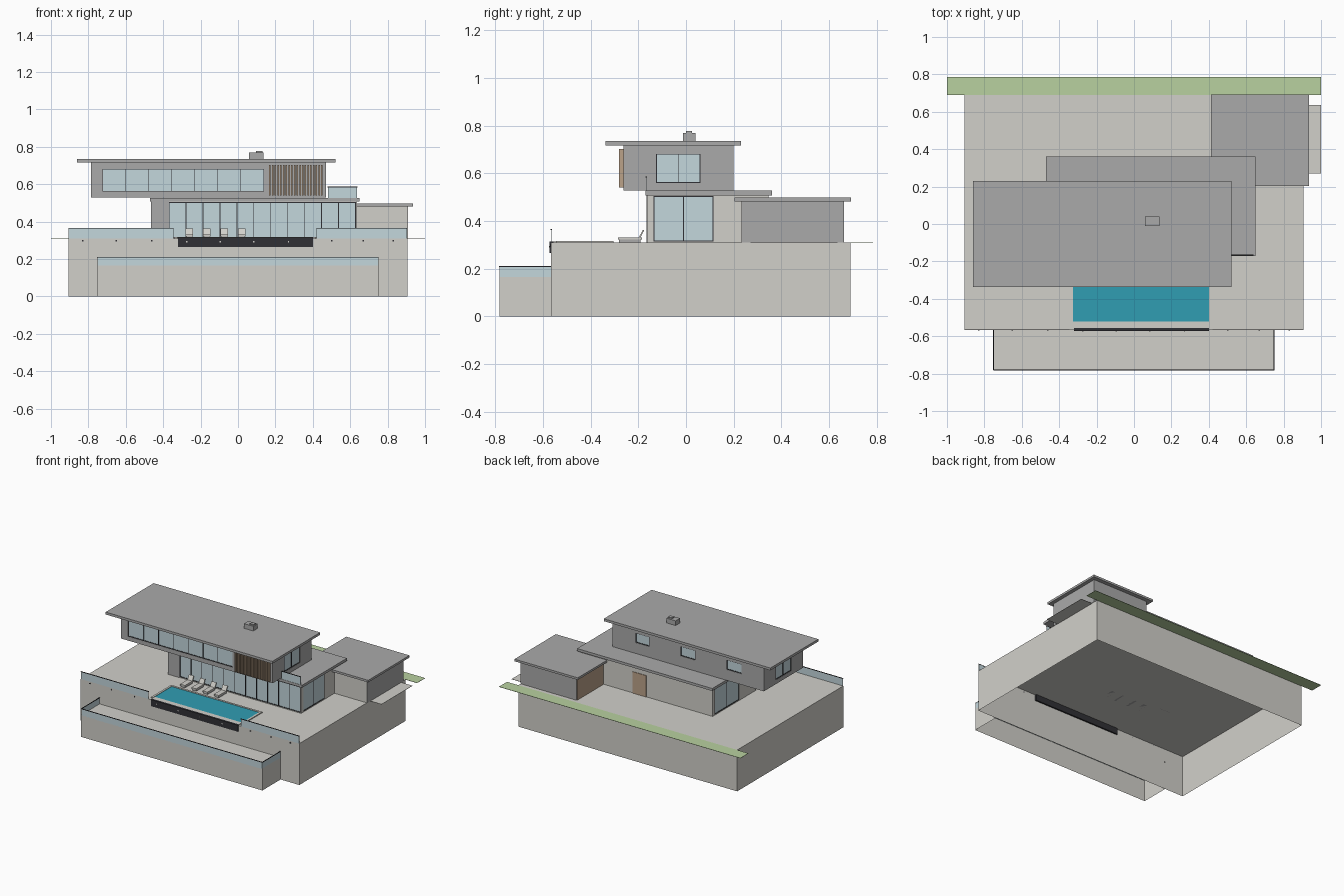
import bpy, bmesh
from mathutils import Matrix, Vector

if "Cube" in bpy.data.objects:
    bpy.data.objects.remove(bpy.data.objects["Cube"])


def mat(name, *c):
    m = bpy.data.materials.new(name)
    m.diffuse_color = c if len(c) == 4 else (*c, 1)
    m.use_nodes = True
    m.node_tree.nodes["Principled BSDF"].inputs["Base Color"].default_value = m.diffuse_color
    return m


STONE = mat("pale_stone", 0.64, 0.63, 0.59)
GREY = mat("grey_render", 0.4, 0.4, 0.4)
DARK = mat("dark_frame", 0.03, 0.03, 0.035)
GLASS = mat("glass", 0.55, 0.68, 0.72, 0.4)
WOOD = mat("timber", 0.5, 0.36, 0.25)
WATER = mat("water", 0.03, 0.34, 0.45)
GRASS = mat("grass", 0.48, 0.64, 0.35)


def boxes(name, blist, m=None, skip=()):
    """One object from boxes (x0,x1,y0,y1,z0,z1); skip drops faces by normal."""
    bm = bmesh.new()
    for x0, x1, y0, y1, z0, z1 in blist:
        bmesh.ops.create_cube(bm, size=1, matrix=Matrix.Translation(
            ((x0 + x1) / 2, (y0 + y1) / 2, (z0 + z1) / 2)) @ Matrix.Diagonal(
            (x1 - x0, y1 - y0, z1 - z0, 1)))
    bm.normal_update()
    drop = [f for f in bm.faces if any(f.normal.dot(Vector(n)) > 0.9 for n in skip)]
    bmesh.ops.delete(bm, geom=drop, context='FACES')
    me = bpy.data.meshes.new(name)
    bm.to_mesh(me)
    bm.free()
    ob = bpy.data.objects.new(name, me)
    bpy.context.collection.objects.link(ob)
    if m:
        me.materials.append(m)
    return ob


def sheet(name, x0, x1, y0, y1, z, m):
    return boxes(name, [(x0, x1, y0, y1, z - 0.002, z)], m)


def carve(ob, blist):
    cut = boxes("cutter", blist)
    cut.hide_render = True
    md = ob.modifiers.new("cut", 'BOOLEAN')
    md.object, md.operation, md.solver = cut, 'DIFFERENCE', 'EXACT'
    bpy.context.view_layer.objects.active = ob
    bpy.ops.object.modifier_apply(modifier="cut")
    bpy.data.objects.remove(cut)


def shell(name, b, openings, m, t=0.012):
    """Hollow storey with openings cut through its walls."""
    ob = boxes(name, [b], m)
    carve(ob, [(b[0] + t, b[1] - t, b[2] + t, b[3] - t, b[4] + t, b[5] - t)])
    carve(ob, openings)
    return ob


def window(name, axis, pos, a, b, z0, z1, n, f=0.004):
    """Framed glazing with n panes in the plane axis=pos; a..b along the wall."""
    def put(u0, u1, w0, w1, d):
        if axis == 'y':
            return (u0, u1, pos - d, pos + d, w0, w1)
        return (pos - d, pos + d, u0, u1, w0, w1)
    bars = [put(a, b, z0, z0 + f, f), put(a, b, z1 - f, z1, f)]
    for i in range(n + 1):
        u = a + f / 2 + (b - a - f) * i / n
        bars.append(put(u - f / 2, u + f / 2, z0 + f, z1 - f, f))
    boxes(name + "_frame", bars, DARK)
    boxes(name + "_glass", [put(a + f, b - f, z0 + f, z1 - f, 0.001)], GLASS)


# Site: hollow podium, lower terrace, driveway, planted strip
G = 0.31
boxes("podium", [(-0.907, 0.905, -0.567, 0.69, 0, G)], STONE, [(0, 0, -1)])
boxes("lower_terrace", [(-0.752, 0.75, -0.783, -0.567, 0, 0.165)], STONE,
      [(0, 0, -1), (0, 1, 0)])
sheet("driveway", 0.905, 1.0, 0.27, 0.635, G, STONE)
sheet("grass_strip", -1, 1, 0.69, 0.785, G, GRASS)


# Glass balustrades with dark handrails and clamps
def rail(name, x0, x1, y0, y1, z0, z1):
    boxes(name + "_glass", [(x0, x1, y0, y1, z0, z1 - 0.004)], GLASS)
    boxes(name + "_handrail", [(x0 - 0.001, x1 + 0.001, y0 - 0.001, y1 + 0.001,
                                z1 - 0.004, z1)], DARK)


rail("balustrade_left", -0.905, -0.345, -0.567, -0.564, G, 0.367)
rail("balustrade_right", 0.42, 0.903, -0.567, -0.564, G, 0.367)
rail("terrace_rail_front", -0.75, 0.748, -0.783, -0.780, 0.16, 0.212)
for s, x in (("left", -0.752), ("right", 0.747)):
    rail("terrace_rail_" + s, x, x + 0.003, -0.78, -0.567, 0.16, 0.212)
rail("balcony_rail", 0.48, 0.637, -0.168, -0.165, 0.525, 0.587)
boxes("rail_clamps", [(x - 0.004, x + 0.004, -0.57, -0.567, 0.293, 0.301)
                      for x in (-0.83, -0.65, -0.46, 0.5, 0.67, 0.83)], DARK)

# Pool: dark front wall with lights, coping, water
boxes("pool_front", [(-0.322, 0.4, -0.572, -0.556, 0.265, 0.314)], DARK)
boxes("pool_lights", [(x - 0.004, x + 0.004, -0.574, -0.572, 0.288, 0.296)
                      for x in (-0.275, -0.095, 0.085, 0.27)], STONE)
boxes("pool_coping", [(-0.34, -0.325, -0.545, -0.305, G, 0.317),
                      (0.4, 0.415, -0.545, -0.305, G, 0.317),
                      (-0.325, 0.4, -0.32, -0.305, G, 0.317),
                      (-0.325, 0.4, -0.556, -0.52, G, 0.314)], STONE)
sheet("pool_water", -0.325, 0.4, -0.52, -0.32, 0.314, WATER)

# Sun loungers with tilted backrests
for i in range(4):
    x = -0.26 + 0.0933 * i
    boxes(f"lounger_{i}_seat", [(x - 0.02, x + 0.02, -0.285, -0.185, 0.322, 0.331)], STONE)
    boxes(f"lounger_{i}_base", [(x - 0.016, x + 0.016, -0.28, -0.19, G, 0.322)], GREY)
    back = boxes(f"lounger_{i}_back", [(-0.02, 0.02, -0.003, 0.003, 0, 0.04)], STONE)
    back.location = (x, -0.197, 0.327)
    back.rotation_euler.x = -0.5

# Ground floor
shell("ground_floor", (-0.462, 0.637, -0.163, 0.345, G, 0.51),
      [(-0.37, 0.63, -0.2, -0.14, 0.314, 0.505),
       (0.6, 0.7, -0.137, 0.115, 0.314, 0.505),
       (-0.5, -0.44, 0.03, 0.32, 0.314, 0.505)], STONE)
boxes("front_side_panel", [(-0.464, -0.37, -0.166, -0.163, G, 0.51)], GREY)
window("ground_front", 'y', -0.158, -0.37, 0.63, 0.314, 0.505, 11)
window("ground_right", 'x', 0.632, -0.137, 0.115, 0.314, 0.505, 2)
window("ground_left", 'x', -0.457, 0.03, 0.32, 0.314, 0.505, 2)
boxes("back_door", [(0.085, 0.2, 0.343, 0.349, G, 0.47)], WOOD)
boxes("ground_roof", [(-0.47, 0.65, -0.17, 0.36, 0.508, 0.527)], GREY)

# Upper floor
backs = [(0.163, 0.279), (-0.218, -0.094), (-0.6, -0.475)]
shell("upper_floor", (-0.785, 0.47, -0.263, 0.2, 0.529, 0.72),
      [(-0.725, 0.14, -0.3, -0.24, 0.56, 0.682),
       (0.45, 0.5, -0.125, 0.06, 0.56, 0.682),
       (-0.8, -0.76, -0.125, 0.06, 0.56, 0.682)] +
      [(a, b, 0.17, 0.23, 0.61, 0.682) for a, b in backs], GREY)
window("upper_front", 'y', -0.257, -0.725, 0.14, 0.56, 0.682, 7)
window("upper_right", 'x', 0.464, -0.125, 0.06, 0.56, 0.682, 2)
window("upper_left", 'x', -0.779, -0.125, 0.06, 0.56, 0.682, 2)
for i, (a, b) in enumerate(backs):
    window(f"upper_back_{i}", 'y', 0.193, a, b, 0.61, 0.682, 1)
boxes("timber_slats", [(0.167 + 0.0146 * i, 0.175 + 0.0146 * i, -0.28, -0.263, 0.54, 0.702)
                       for i in range(20)], WOOD)
boxes("upper_roof", [(-0.86, 0.52, -0.337, 0.23, 0.717, 0.735)], GREY)

# Chimney
boxes("chimney", [(0.058, 0.135, -0.012, 0.04, 0.735, 0.77)], GREY)
boxes("chimney_cap", [(0.097, 0.13, 0.0, 0.026, 0.77, 0.777)], GREY)

# Garage
boxes("garage", [(0.443, 0.905, 0.232, 0.66, G, 0.485)], STONE)
boxes("garage_right_door", [(0.905, 0.908, 0.232, 0.66, G, 0.485)], GREY)
boxes("garage_back_panel", [(0.443, 0.905, 0.66, 0.662, G, 0.485)], GREY)
boxes("garage_timber_side", [(0.44, 0.443, 0.345, 0.655, G, 0.485)], WOOD)
boxes("garage_roof", [(0.412, 0.936, 0.203, 0.692, 0.482, 0.498)], GREY)
